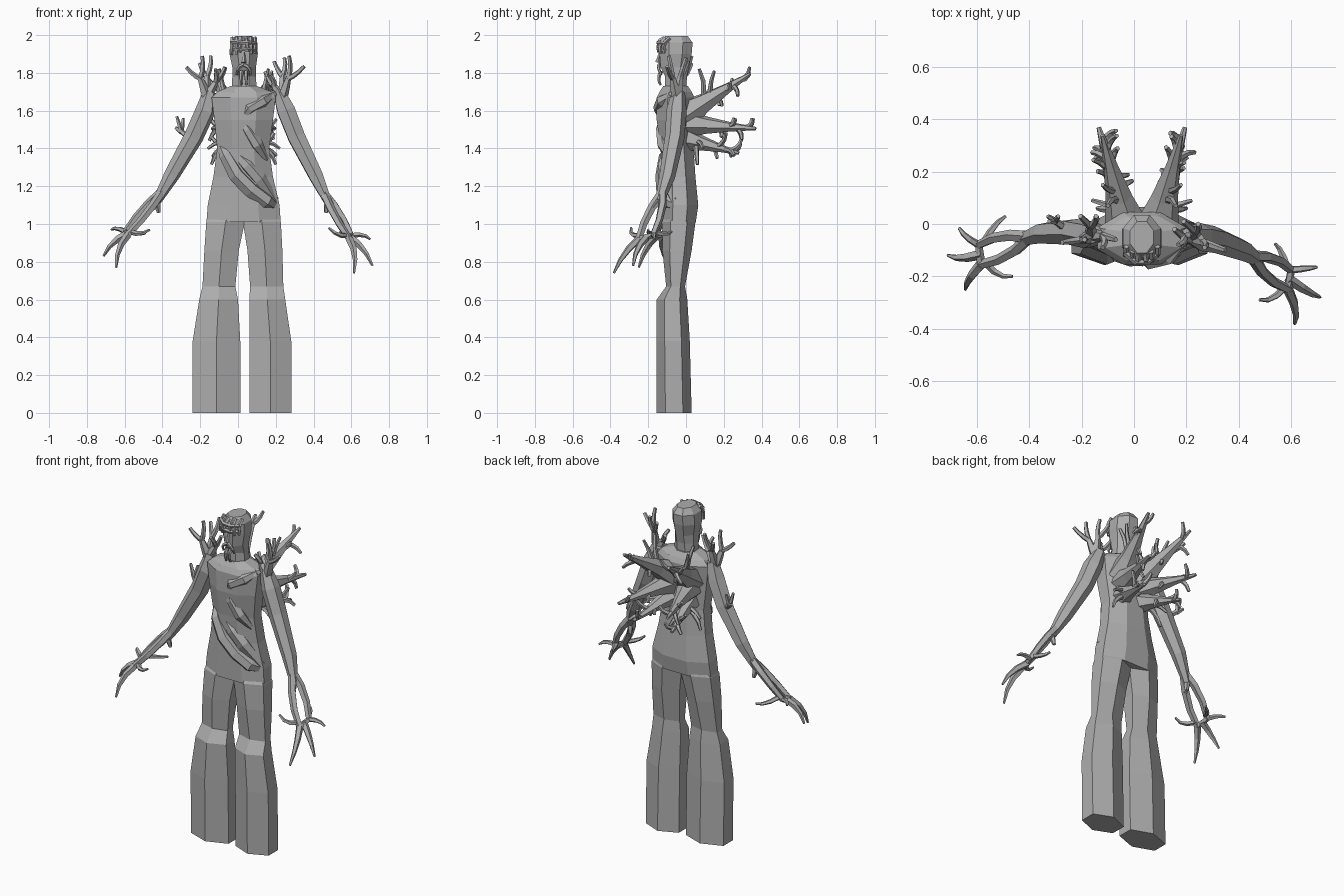
import bpy, bmesh, math, random
from mathutils import Vector, Quaternion

random.seed(4)
bark = bpy.data.materials.new("bark grey")
bark.diffuse_color = (0.42, 0.42, 0.42, 1)


def skin(bm, rings):
    """Join equal rings of points into a closed flat-faced body."""
    vs = [[bm.verts.new(p) for p in r] for r in rings]
    n = len(vs[0])
    for a, b in zip(vs, vs[1:]):
        for i in range(n):
            j = (i + 1) % n
            bm.faces.new((a[i], a[j], b[j], b[i]))
    bm.faces.new(vs[0][::-1])
    bm.faces.new(vs[-1])


def finish(name, bm):
    bmesh.ops.recalc_face_normals(bm, faces=bm.faces)
    me = bpy.data.meshes.new(name)
    bm.to_mesh(me)
    bm.free()
    me.materials.append(bark)
    ob = bpy.data.objects.new(name, me)
    bpy.context.collection.objects.link(ob)
    return ob


def loft(name, rings, n, phase):
    """Stack of horizontal polygons: (x0, x1, y0, y1, z) extents."""
    bm = bmesh.new()
    ang = [phase + 2 * math.pi * i / n for i in range(n)]
    mx = max(abs(math.cos(a)) for a in ang)
    my = max(abs(math.sin(a)) for a in ang)
    skin(bm, [[((x0 + x1) / 2 + (x1 - x0) / 2 * math.cos(a) / mx,
                (y0 + y1) / 2 + (y1 - y0) / 2 * math.sin(a) / my, z) for a in ang]
              for x0, x1, y0, y1, z in rings])
    return finish(name, bm)


def tube(bm, pts, radii, n=5):
    """Limb along a path with a radius at each point."""
    pts = [Vector(p) for p in pts]
    q, prev, rings = Quaternion(), Vector((0, 0, 1)), []
    for i, p in enumerate(pts):
        t = (pts[min(i + 1, len(pts) - 1)] - pts[max(i - 1, 0)]).normalized()
        q = prev.rotation_difference(t) @ q
        prev = t
        rings.append([p + q @ Vector((radii[i] * math.cos(2 * math.pi * k / n),
                                      radii[i] * math.sin(2 * math.pi * k / n), 0)) for k in range(n)])
    skin(bm, rings)


def twig(bm, a, b, r0=0.013, r1=0.007, bend=(0, 0, 0), n=5):
    """Bent tapering twig from a to b."""
    a, b, c = Vector(a), Vector(b), Vector(bend)
    ts = (0, 0.33, 0.67, 1)
    tube(bm, [a.lerp(b, t) + c * 4 * t * (1 - t) for t in ts],
         [r0 + (r1 - r0) * t ** 1.5 for t in ts], n)


# Torso
loft("torso", [(-0.167, 0.226, -0.125, 0.052, 1.01), (-0.16, 0.22, -0.125, 0.065, 1.1),
               (-0.13, 0.185, -0.125, 0.05, 1.25), (-0.11, 0.165, -0.135, 0.04, 1.4),
               (-0.125, 0.185, -0.155, 0.04, 1.55), (-0.14, 0.2, -0.155, 0.045, 1.67),
               (-0.11, 0.18, -0.14, 0.03, 1.7), (-0.04, 0.1, -0.12, 0.01, 1.73)], 8, math.pi / 8)

# Legs: narrow knee above a flared lower leg, rows of (outer x, inner x, y0, y1, z)
lower = [(-0.155, 0.03, 0), (-0.157, 0.02, 0.38), (-0.155, 0.007, 0.6),
         (-0.105, -0.005, 0.67), (-0.125, 0.03, 0.86), (-0.126, 0.05, 1.01), (-0.1, 0.04, 1.06)]
for name, xs in (("left_leg", [(-0.24, 0.012), (-0.24, 0.012), (-0.205, 0.0), (-0.188, -0.014),
                               (-0.178, 0.004), (-0.168, 0.036), (-0.13, 0.03)]),
                 ("right_leg", [(0.06, 0.282), (0.06, 0.282), (0.06, 0.25), (0.064, 0.24),
                                (0.05, 0.235), (0.026, 0.227), (0.03, 0.19)])):
    loft(name, [x + r for x, r in zip(xs, lower)], 6, math.pi / 2)

# Head and neck
loft("head", [(-0.035, 0.1, -0.11, 0.0, 1.69), (-0.03, 0.095, -0.11, 0.005, 1.78),
              (-0.03, 0.095, -0.135, 0.015, 1.83), (-0.045, 0.105, -0.14, 0.03, 1.9),
              (-0.042, 0.102, -0.14, 0.035, 1.96), (-0.015, 0.075, -0.11, 0.01, 1.995)], 8, math.pi / 8)

# Face: nose, brow crust of twigs, moustache and beard roots
bm = bmesh.new()
twig(bm, (0.03, -0.135, 1.91), (0.03, -0.15, 1.855), 0.008, 0.014)
for i in range(6):
    x = -0.03 + i * 0.024
    y = -0.145 + 8 * (x - 0.03) ** 2
    twig(bm, (x, y + 0.03, 1.985), (x + random.uniform(-.01, .01), y, 1.91 + random.uniform(-.02, .03)),
         0.011, 0.009, (0, -0.015, 0.008))
for z in (1.93, 1.965):
    twig(bm, (-0.035, -0.11, z), (0.095, -0.11, z - 0.01), 0.012, 0.01, (0, -0.042, 0))
for s in (-1, 1):
    twig(bm, (0.03, -0.14, 1.845), (0.03 + s * 0.037, -0.13, 1.79), 0.01, 0.006, (s * 0.01, -0.01, 0.008))
    twig(bm, (0.03 + s * 0.012, -0.13, 1.81), (0.03 + s * 0.014, -0.135, 1.735), 0.011, 0.006, (0, -0.012, 0))
finish("face_roots", bm)

# Twisted roots across the chest and belly, ends buried in the body
bm = bmesh.new()
tube(bm, [(0.19, -0.06, 1.69), (0.13, -0.125, 1.65), (0.06, -0.145, 1.61), (0.02, -0.13, 1.55)],
     [0.02, 0.035, 0.03, 0.01], 6)
tube(bm, [(0.0, -0.125, 1.58), (0.05, -0.13, 1.5), (0.1, -0.12, 1.42), (0.15, -0.08, 1.34)],
     [0.01, 0.03, 0.035, 0.015], 6)
tube(bm, [(-0.1, -0.06, 1.43), (-0.065, -0.11, 1.36), (-0.01, -0.12, 1.26), (0.07, -0.115, 1.18),
          (0.15, -0.095, 1.12), (0.2, -0.04, 1.09)], [0.015, 0.035, 0.043, 0.043, 0.042, 0.025], 6)
tube(bm, [(-0.04, -0.1, 1.4), (0.05, -0.11, 1.31), (0.11, -0.1, 1.24), (0.19, -0.05, 1.12)],
     [0.02, 0.04, 0.04, 0.03], 6)
finish("torso_roots", bm)

# Arms: solid upper arm, two root strands, and clawed root fingers
arms = {
    "left": dict(arm=[(-0.15, -0.04, 1.7), (-0.172, -0.042, 1.6), (-0.235, -0.03, 1.46),
                      (-0.35, -0.035, 1.26), (-0.43, -0.06, 1.12)],
                 hand=(-0.585, -0.115, 0.95),
                 tips=[(-0.645, -0.25, 0.77), (-0.712, -0.12, 0.83), (-0.67, -0.015, 0.97),
                       (-0.49, 0.03, 0.95), (-0.465, -0.2, 0.97)]),
    "right": dict(arm=[(0.215, -0.04, 1.7), (0.255, -0.05, 1.6), (0.31, -0.06, 1.46),
                       (0.415, -0.1, 1.25), (0.475, -0.14, 1.12)],
                  hand=(0.59, -0.21, 0.93),
                  tips=[(0.615, -0.382, 0.74), (0.712, -0.28, 0.78), (0.7, -0.165, 0.92),
                        (0.54, -0.075, 0.96), (0.48, -0.29, 0.98)]),
}
for side, d in arms.items():
    s = -1 if side == "left" else 1
    bm = bmesh.new()
    tube(bm, d["arm"], [0.035, 0.054, 0.052, 0.042, 0.024], 6)
    finish(side + "_arm", bm)
    bm = bmesh.new()
    w, h = Vector(d["arm"][-1]), Vector(d["hand"])
    start = Vector(d["arm"][-2]).lerp(w, 0.6)
    ha, hb = h + Vector((0, -0.04, -0.01)), h + Vector((0.01 * s, 0.035, 0.01))
    twig(bm, start, ha, 0.024, 0.018, (-0.008 * s, -0.018, -0.004))
    twig(bm, start, hb, 0.024, 0.017, (0.01 * s, 0.018, 0.006))
    twig(bm, ha, hb, 0.017, 0.015)
    bends = [(0.016 * s, -0.01, 0.01), (0.012 * s, -0.012, 0.012), (0.01 * s, 0, 0.012),
             (0, 0.015, -0.012), (0, -0.02, -0.015)]
    for k, tip in enumerate(d["tips"]):
        base = (ha, h, hb, hb.lerp(w, 0.1), ha.lerp(w, 0.1))[k]
        twig(bm, base, tip, 0.021 if k < 2 else 0.015, 0.006, bends[k])
    # stubs at the wrist
    for dx, dy, dz in ((0.01, 0.01, -0.06), (0.03, -0.045, -0.05)):
        twig(bm, w, w + Vector((-dx * s if dy > 0 else dx * s, dy, dz)), 0.018, 0.01)
    finish(side + "_root_hand", bm)

# Shoulder antlers
bm = bmesh.new()
for base, forks in (
    ((-0.165, -0.045, 1.67), [((-0.2, -0.06, 1.77), (-0.275, -0.07, 1.83), (-0.19, -0.06, 1.89)),
                              ((-0.165, -0.01, 1.78), (-0.205, 0.03, 1.85), (-0.145, 0.03, 1.89)),
                              ((-0.12, -0.045, 1.75), (-0.07, -0.06, 1.83), (-0.12, -0.09, 1.82))]),
    ((0.235, -0.05, 1.67), [((0.265, -0.07, 1.77), (0.35, -0.1, 1.835), (0.27, -0.09, 1.89)),
                            ((0.235, -0.03, 1.78), (0.19, 0.01, 1.86), (0.245, 0.0, 1.88)),
                            ((0.19, -0.05, 1.73), (0.155, -0.02, 1.78), (0.17, -0.08, 1.79))])):
    for fork, t1, t2 in forks:
        twig(bm, base, fork, 0.028, 0.016)
        twig(bm, fork, t1, 0.015, 0.01, (0, 0, -0.008))
        twig(bm, fork, t2, 0.015, 0.01, (0.008, 0, 0))
# elbow sprig on the left arm only
twig(bm, (-0.24, -0.03, 1.44), (-0.3, 0.01, 1.49), 0.018, 0.013)
for t in ((-0.325, 0.01, 1.57), (-0.29, 0.03, 1.56), (-0.33, 0.03, 1.51)):
    twig(bm, (-0.3, 0.01, 1.485), t, 0.013, 0.008)
finish("shoulder_branches", bm)

# Back: three rows of paired thorny spikes with side twigs
bm = bmesh.new()
for s in (-1, 1):
    for z0, z1, y1, dx, r in ((1.58, 1.795, 0.34, 0.15, 0.085), (1.53, 1.505, 0.37, 0.165, 0.075),
                              (1.45, 1.375, 0.28, 0.13, 0.065)):
        a = Vector((0.03 + s * 0.06, 0.0, z0))
        b = Vector((0.03 + s * dx, y1, z1))
        tube(bm, [a, a.lerp(b, 0.3), a.lerp(b, 0.65), b], [r, r * 0.62, r * 0.33, 0.009], 6)
        for k in range(4):
            p = a.lerp(b, 0.42 + 0.14 * k)
            up = 1 if k % 2 else -1
            out = Vector((s * random.uniform(0.02, 0.08) * (1 if k % 3 else -0.7),
                          random.uniform(0.03, 0.06), up * random.uniform(0.035, 0.075)))
            twig(bm, p, p + out, 0.015, 0.009, (0, 0.01, -up * 0.01))
    # upright thorns near the shoulder blades, hooks at the waist
    twig(bm, (0.03 + s * 0.09, 0.08, 1.63), (0.03 + s * 0.13, 0.07, 1.82), 0.016, 0.009, (0, 0.02, 0))
    twig(bm, (0.03 + s * 0.1, 0.13, 1.66), (0.03 + s * 0.15, 0.15, 1.81), 0.015, 0.008, (0, -0.01, 0))
    twig(bm, (0.03 + s * 0.09, 0.06, 1.43), (0.03 + s * 0.19, 0.09, 1.4), 0.014, 0.008, (0, 0, 0.015))
    twig(bm, (0.03 + s * 0.08, 0.05, 1.42), (0.03 + s * 0.17, 0.06, 1.315), 0.016, 0.008, (s * 0.015, 0, 0.01))
finish("back_spikes", bm)
